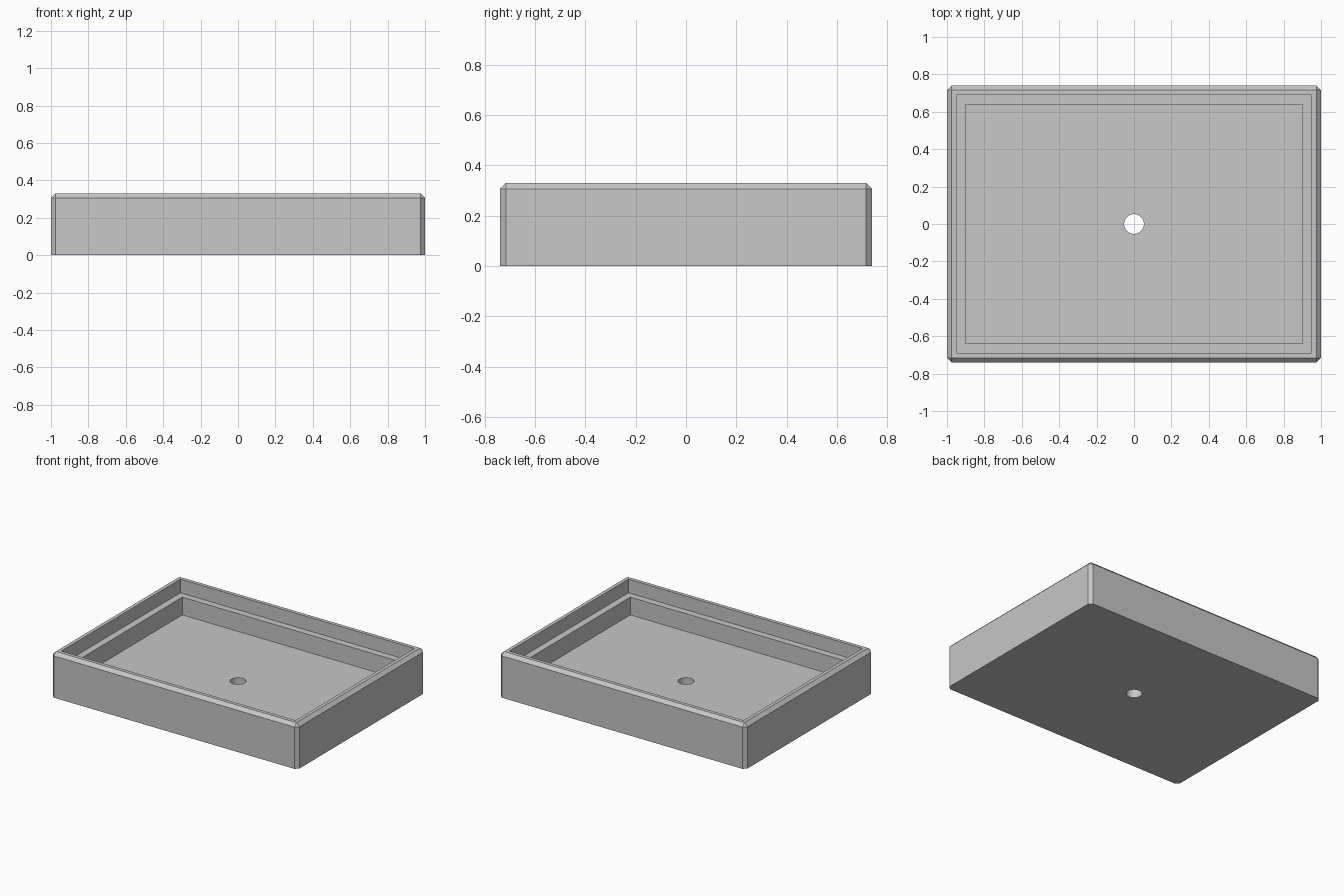
import bpy
import bmesh
from mathutils import Matrix

if "Cube" in bpy.data.objects:
    bpy.data.objects.remove(bpy.data.objects["Cube"])

HALF_X, HALF_Y, HEIGHT = 1.0, 0.74, 0.33
CHAMFER, STEP = 0.024, 0.05
FLOOR, LEDGE = 0.10, 0.23
HOLE_RADIUS = 0.053

grey = bpy.data.materials.new("plain_grey")
grey.use_nodes = True
colour = (0.57, 0.57, 0.57, 1)
grey.diffuse_color = colour
grey.node_tree.nodes["Principled BSDF"].inputs["Base Color"].default_value = colour


def add_object(name, bm):
    mesh = bpy.data.meshes.new(name)
    bm.to_mesh(mesh)
    bm.free()
    mesh.materials.append(grey)
    obj = bpy.data.objects.new(name, mesh)
    bpy.context.collection.objects.link(obj)
    return obj


def block(hx, hy, z0, z1):
    bm = bmesh.new()
    place = Matrix.Translation((0, 0, (z0 + z1) / 2)) @ Matrix.Diagonal((2 * hx, 2 * hy, z1 - z0, 1))
    bmesh.ops.create_cube(bm, size=1, matrix=place)
    return bm


# Outer body, chamfered on every edge but those of the base
bm = block(HALF_X, HALF_Y, 0, HEIGHT)
edges = [e for e in bm.edges if max(v.co.z for v in e.verts) > 0.1]
bmesh.ops.bevel(bm, geom=edges, offset=CHAMFER, segments=1, affect='EDGES')
tray = add_object("tray", bm)

# Cutters: upper recess, deep basin and drain hole
above = HEIGHT + 0.1
cutters = [
    add_object("recess_cutter", block(HALF_X - STEP, HALF_Y - STEP, LEDGE, above)),
    add_object("basin_cutter", block(HALF_X - 2 * STEP, HALF_Y - 2 * STEP, FLOOR, above)),
]
bm = bmesh.new()
bmesh.ops.create_cone(bm, cap_ends=True, segments=48, radius1=HOLE_RADIUS,
                      radius2=HOLE_RADIUS, depth=1)
cutters.append(add_object("drain_cutter", bm))

for cutter in cutters:
    cut = tray.modifiers.new(cutter.name, 'BOOLEAN')
    cut.operation = 'DIFFERENCE'
    cut.solver = 'EXACT'
    cut.object = cutter

# Apply the cuts and discard the cutters
bpy.context.view_layer.objects.active = tray
tray.select_set(True)
for cutter in cutters:
    bpy.ops.object.modifier_apply(modifier=cutter.name)
    bpy.data.objects.remove(cutter)

# Round the drain wall, keep every other edge crisp
bpy.ops.object.select_all(action='DESELECT')
tray.select_set(True)
bpy.ops.object.shade_smooth_by_angle(angle=0.4)
